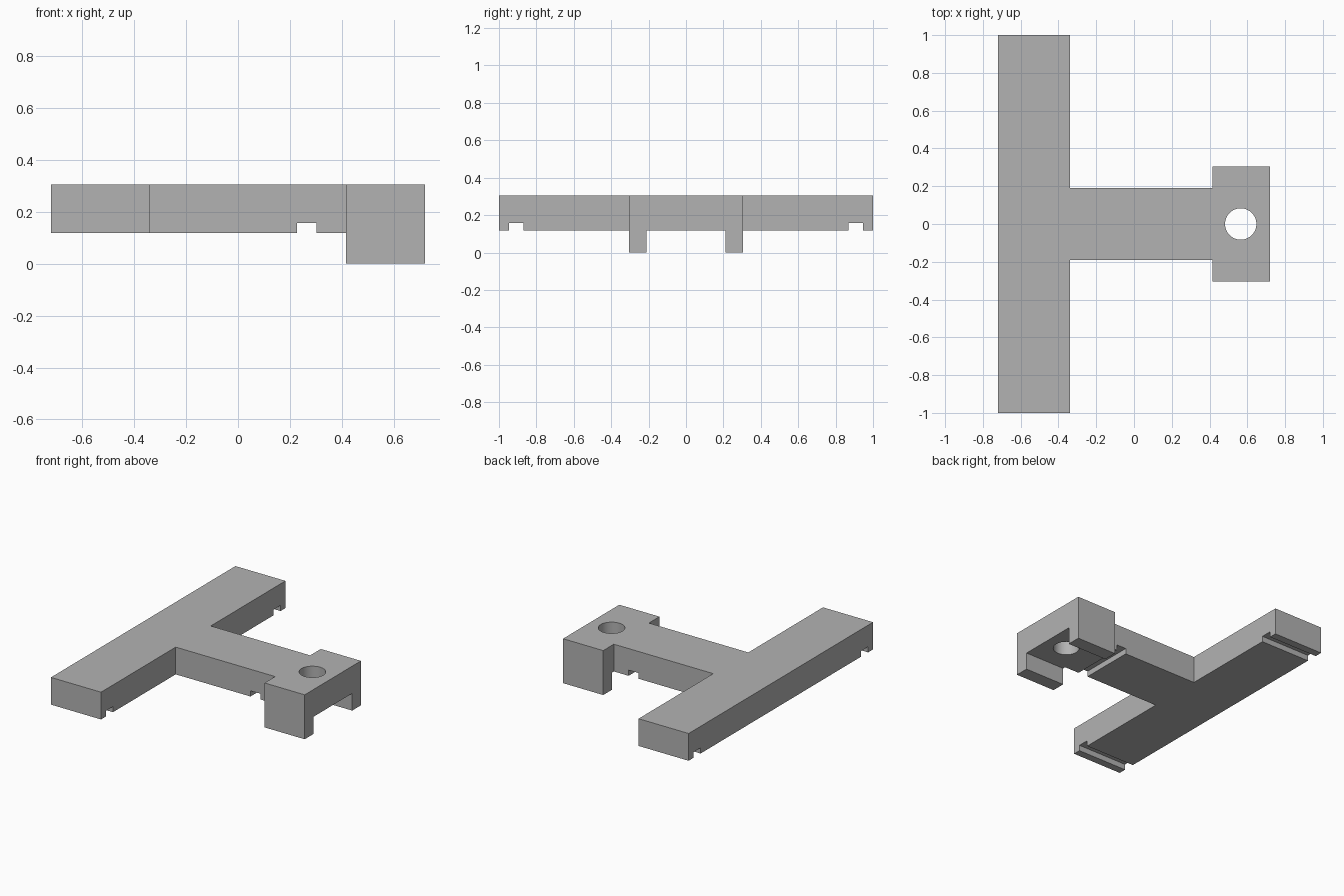
import bpy
import bmesh

cube = bpy.data.objects.get("Cube")
if cube:
    bpy.data.objects.remove(cube, do_unlink=True)

TOP, BASE, GROOVE = 0.305, 0.118, 0.157

grey = bpy.data.materials.new("plain_grey")
grey.use_nodes = True
colour = (0.45, 0.45, 0.45, 1)
grey.diffuse_color = colour
grey.node_tree.nodes["Principled BSDF"].inputs["Base Color"].default_value = colour


def prism(name, outline, z0, z1):
    """Extrude a flat outline upward into a closed solid."""
    bm = bmesh.new()
    face = bm.faces.new([bm.verts.new((x, y, z0)) for x, y in outline])
    result = bmesh.ops.extrude_face_region(bm, geom=[face])
    verts = [v for v in result["geom"] if isinstance(v, bmesh.types.BMVert)]
    bmesh.ops.translate(bm, verts=verts, vec=(0, 0, z1 - z0))
    bmesh.ops.recalc_face_normals(bm, faces=bm.faces)
    mesh = bpy.data.meshes.new(name)
    bm.to_mesh(mesh)
    bm.free()
    obj = bpy.data.objects.new(name, mesh)
    bpy.context.collection.objects.link(obj)
    mesh.materials.append(grey)
    return obj


def box(name, x0, x1, y0, y1, z0, z1):
    return prism(name, [(x0, y0), (x1, y0), (x1, y1), (x0, y1)], z0, z1)


def combine(target, other, operation):
    """Apply a boolean and remove the helper solid."""
    other.hide_render = True
    mod = target.modifiers.new(other.name, 'BOOLEAN')
    mod.operation, mod.solver, mod.object = operation, 'EXACT', other
    bpy.context.view_layer.objects.active = target
    bpy.ops.object.modifier_apply(modifier=mod.name)
    bpy.data.objects.remove(other, do_unlink=True)


# T-shaped plate: crossbar, stem and wider head, mirrored across y
half = [(-0.72, 1), (-0.34, 1), (-0.34, 0.19), (0.415, 0.19),
        (0.415, 0.305), (0.72, 0.305)]
outline = half + [(x, -y) for x, y in reversed(half)]
plate = prism("t_bracket", outline, BASE, TOP)

# Legs under the head, and grooves near both crossbar ends
for side in (-1, 1):
    inner, outer = sorted((side * 0.21, side * 0.305))
    combine(plate, box("head_leg", 0.415, 0.72, inner, outer, 0, TOP), 'UNION')
    near, far = sorted((side * 0.87, side * 0.947))
    combine(plate, box("bar_groove", -0.8, -0.3, near, far, 0, GROOVE), 'DIFFERENCE')

# Groove across the stem
combine(plate, box("stem_groove", 0.228, 0.303, -0.25, 0.25, 0, GROOVE), 'DIFFERENCE')

# Round hole through the head
bpy.ops.mesh.primitive_cylinder_add(vertices=64, radius=0.083, depth=1,
                                    location=(0.565, 0, 0.2))
hole = bpy.context.object
hole.name = "head_hole"
hole.data.materials.append(grey)
combine(plate, hole, 'DIFFERENCE')

# Flat sides with a smooth hole wall
bpy.ops.object.select_all(action='DESELECT')
plate.select_set(True)
bpy.context.view_layer.objects.active = plate
bpy.ops.object.shade_smooth_by_angle()
